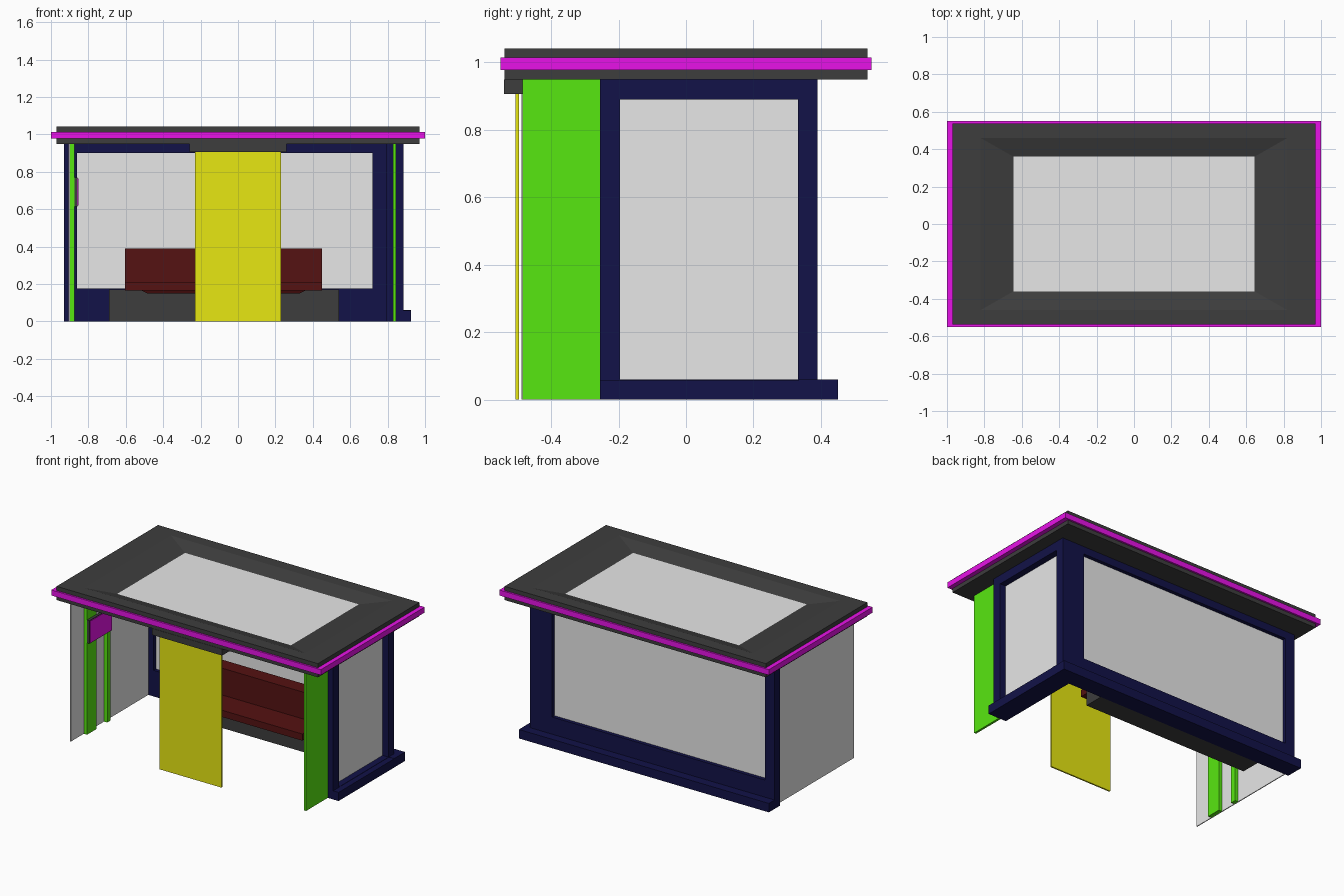
import bpy
import bmesh

if "Cube" in bpy.data.objects:
    bpy.data.objects.remove(bpy.data.objects["Cube"], do_unlink=True)


def material(name, r, g, b):
    m = bpy.data.materials.new(name)
    m.use_nodes = True
    m.diffuse_color = (r, g, b, 1)
    m.node_tree.nodes["Principled BSDF"].inputs["Base Color"].default_value = (r, g, b, 1)
    return m


navy = material("navy frame", 0.006, 0.006, 0.065)
glass = material("pale grey glass", 0.8, 0.8, 0.8)
dark = material("dark grey", 0.047, 0.047, 0.047)
magenta = material("magenta", 0.8, 0.006, 0.8)
green = material("green", 0.1, 0.83, 0.006)
yellow = material("yellow", 0.8, 0.8, 0.006)
red = material("dark red", 0.09, 0.006, 0.006)


def finish(name, bm, *mats):
    bmesh.ops.recalc_face_normals(bm, faces=bm.faces)
    mesh = bpy.data.meshes.new(name)
    bm.to_mesh(mesh)
    bm.free()
    for m in mats:
        mesh.materials.append(m)
    ob = bpy.data.objects.new(name, mesh)
    bpy.context.collection.objects.link(ob)
    return ob


def add_box(bm, x, y, z):
    """Add a box given its (low, high) range on each axis."""
    verts = bmesh.ops.create_cube(bm, size=1)["verts"]
    for v in verts:
        for i, (low, high) in enumerate((x, y, z)):
            v.co[i] = low if v.co[i] < 0 else high


def box(name, mat, x, y, z):
    bm = bmesh.new()
    add_box(bm, x, y, z)
    return finish(name, bm, mat)


def window_wall(name, along, outer, inner, depth):
    """Framed opening; along is 0 for a wall along x, 1 for a wall along y."""
    (a0, a1, z0, z1), (b0, b1, s0, s1) = outer, inner

    def place(u):
        return (u, depth) if along == 0 else (depth, u)

    bm = bmesh.new()
    for u, z in (((a0, b0), (z0, z1)), ((b1, a1), (z0, z1)),
                 ((b0, b1), (z0, s0)), ((b0, b1), (s1, z1))):
        add_box(bm, *place(u), z)
    finish(name + "_frame", bm, navy)
    mid = sum(depth) / 2
    depth = (mid - 0.004, mid + 0.004)
    box(name + "_glass", glass, *place((b0, b1)), (s0, s1))


# Walls and plinth
window_wall("back_wall", 0, (-0.93, 0.885, 0, 0.95), (-0.86, 0.72, 0.175, 0.9), (0.333, 0.39))
window_wall("left_wall", 1, (-0.255, 0.333, 0, 0.95), (-0.195, 0.332, 0.06, 0.89), (0.79, 0.885))
box("back_plinth", navy, (-0.93, 0.925), (0.335, 0.45), (0, 0.06))
box("left_plinth", navy, (0.79, 0.925), (-0.255, 0.335), (0, 0.058))
box("right_glass_panel", glass, (-0.905, -0.899), (-0.488, 0.333), (0, 0.95))

# Green side panel and strips
box("left_green_panel", green, (0.83, 0.845), (-0.485, -0.255), (0, 0.95))
box("wide_green_strip", green, (-0.899, -0.875), (-0.35, -0.25), (0, 0.95))
box("narrow_green_strip", green, (-0.899, -0.875), (-0.136, -0.1), (0, 0.95))

# Small wall sign
box("sign_box", dark, (-0.875, -0.857), (-0.35, -0.11), (0.615, 0.77))
box("sign_face", magenta, (-0.857, -0.854), (-0.345, -0.115), (0.62, 0.765))

# Front panel and header
box("front_panel", yellow, (-0.23, 0.23), (-0.505, -0.495), (0, 0.907))
box("front_header", dark, (-0.26, 0.26), (-0.54, -0.43), (0.907, 0.95))

# Bench
box("bench_base", dark, (-0.69, 0.54), (0.2, 0.333), (0, 0.172))
box("bench_back", red, (-0.605, 0.45), (0.22, 0.32), (0.21, 0.39))
bm = bmesh.new()
add_box(bm, (-0.605, 0.45), (0.04, 0.32), (0.15, 0.21))
for v in bm.verts:
    if v.co.z < 0.18:
        v.co.x += 0.12 if v.co.x < 0 else -0.12
        v.co.y += 0.03 if v.co.y < 0.1 else 0
add_box(bm, (-0.605, 0.45), (0.04, 0.32), (0.165, 0.21))
finish("bench_seat", bm, red)

# Roof: stacked rectangular rings with a sunken skylight
bm = bmesh.new()
rings = [[bm.verts.new((sx * w, sy * d, z)) for sx, sy in ((-1, -1), (1, -1), (1, 1), (-1, 1))]
         for w, d, z in ((0.97, 0.538, 0.95), (0.97, 0.538, 1.042),
                         (0.82, 0.46, 1.042), (0.645, 0.36, 1.01))]
for low, high in zip(rings, rings[1:]):
    for i in range(4):
        j = (i + 1) % 4
        bm.faces.new((low[i], low[j], high[j], high[i]))
bm.faces.new(rings[0])
bm.faces.new(rings[-1]).material_index = 1
finish("roof", bm, dark, glass)

# Magenta trim around the roof edge
bm = bmesh.new()
for s in (-1, 1):
    add_box(bm, (-1, 1), sorted((s * 0.53, s * 0.55)), (0.977, 1.014))
    add_box(bm, sorted((s * 0.96, s * 1.0)), (-0.53, 0.53), (0.977, 1.014))
finish("roof_trim", bm, magenta)
